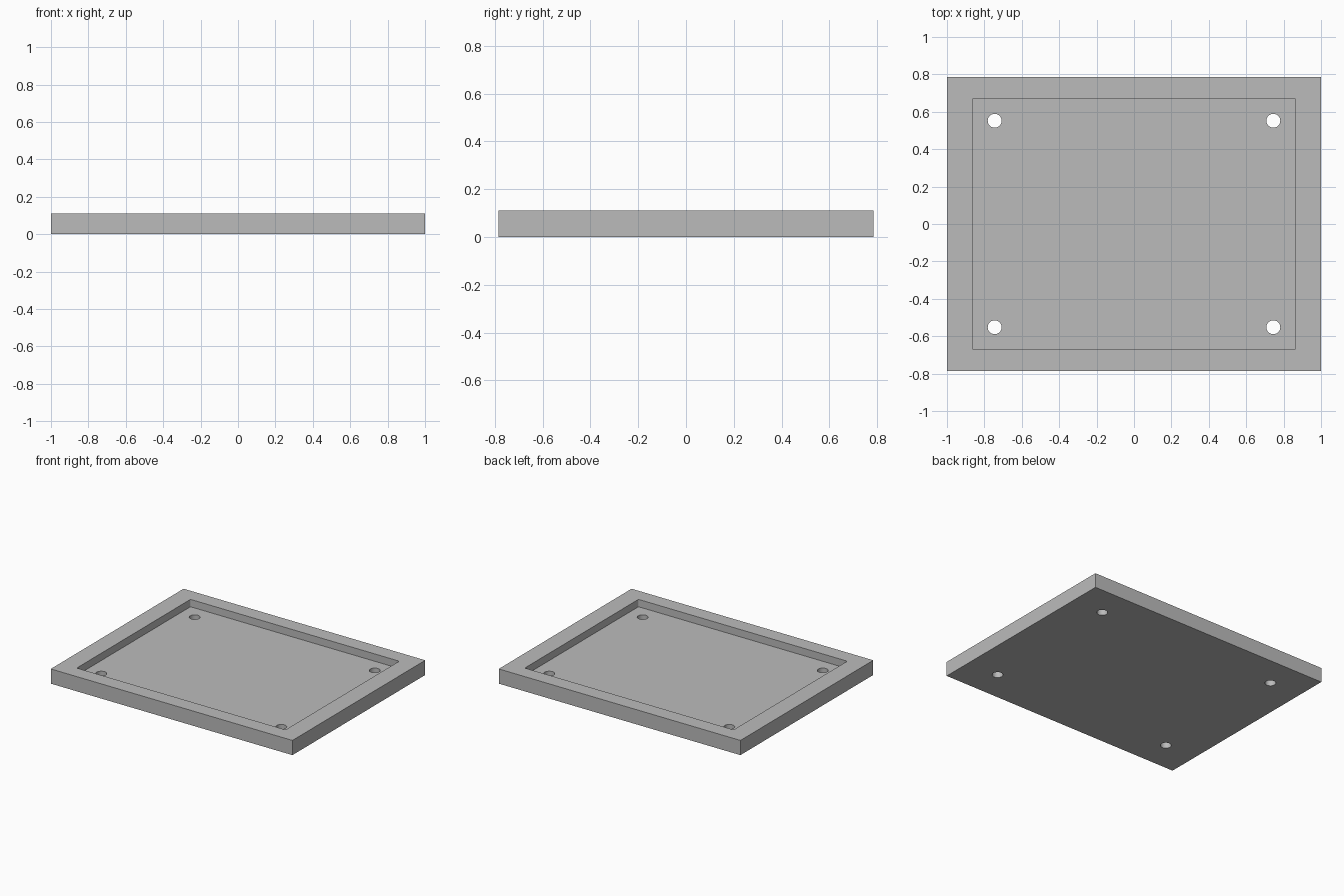
import bpy
import bmesh

if "Cube" in bpy.data.objects:
    bpy.data.objects.remove(bpy.data.objects["Cube"], do_unlink=True)

WIDTH, DEPTH, HEIGHT = 2.0, 1.57, 0.11
POCKET_X, POCKET_Y, FLOOR = 1.728, 1.344, 0.055
HOLE_X, HOLE_Y, HOLE_R = 0.745, 0.552, 0.037

grey = bpy.data.materials.new("plain grey")
grey.use_nodes = True
colour = (0.5, 0.5, 0.5, 1.0)
grey.diffuse_color = colour
grey.node_tree.nodes["Principled BSDF"].inputs["Base Color"].default_value = colour


def box(name, sx, sy, z0, z1, corner=0.0):
    """Box from z0 to z1, with optional rounded upright corners."""
    bm = bmesh.new()
    bmesh.ops.create_cube(bm, size=1)
    for v in bm.verts:
        v.co = (v.co.x * sx, v.co.y * sy, z0 if v.co.z < 0 else z1)
    if corner:
        upright = [e for e in bm.edges
                   if abs(e.verts[0].co.z - e.verts[1].co.z) > (z1 - z0) / 2]
        bmesh.ops.bevel(bm, geom=upright, offset=corner, segments=4,
                        profile=0.5, affect='EDGES')
    mesh = bpy.data.meshes.new(name)
    bm.to_mesh(mesh)
    bm.free()
    mesh.materials.append(grey)
    obj = bpy.data.objects.new(name, mesh)
    bpy.context.collection.objects.link(obj)
    return obj


def cut(target, cutter):
    """Subtract the cutter from the target, then remove the cutter."""
    cutter.hide_render = True
    mod = target.modifiers.new("cut", 'BOOLEAN')
    mod.operation = 'DIFFERENCE'
    mod.solver = 'EXACT'
    mod.object = cutter
    bpy.ops.object.select_all(action='DESELECT')
    bpy.context.view_layer.objects.active = target
    target.select_set(True)
    bpy.ops.object.modifier_apply(modifier=mod.name)
    bpy.data.objects.remove(cutter, do_unlink=True)


# Rectangular tray with a shallow pocket
tray = box("tray", WIDTH, DEPTH, 0, HEIGHT)
cut(tray, box("pocket_cutter", POCKET_X, POCKET_Y, FLOOR, HEIGHT * 2, 0.01))

# Screw hole through the floor near each corner
for sx in (-1, 1):
    for sy in (-1, 1):
        bpy.ops.mesh.primitive_cylinder_add(
            vertices=48, radius=HOLE_R, depth=0.4,
            location=(sx * HOLE_X, sy * HOLE_Y, 0))
        hole = bpy.context.object
        hole.name = "hole_cutter"
        hole.data.materials.append(grey)
        cut(tray, hole)

# Smooth the round walls, keep the edges crisp
bpy.ops.object.shade_smooth_by_angle()
